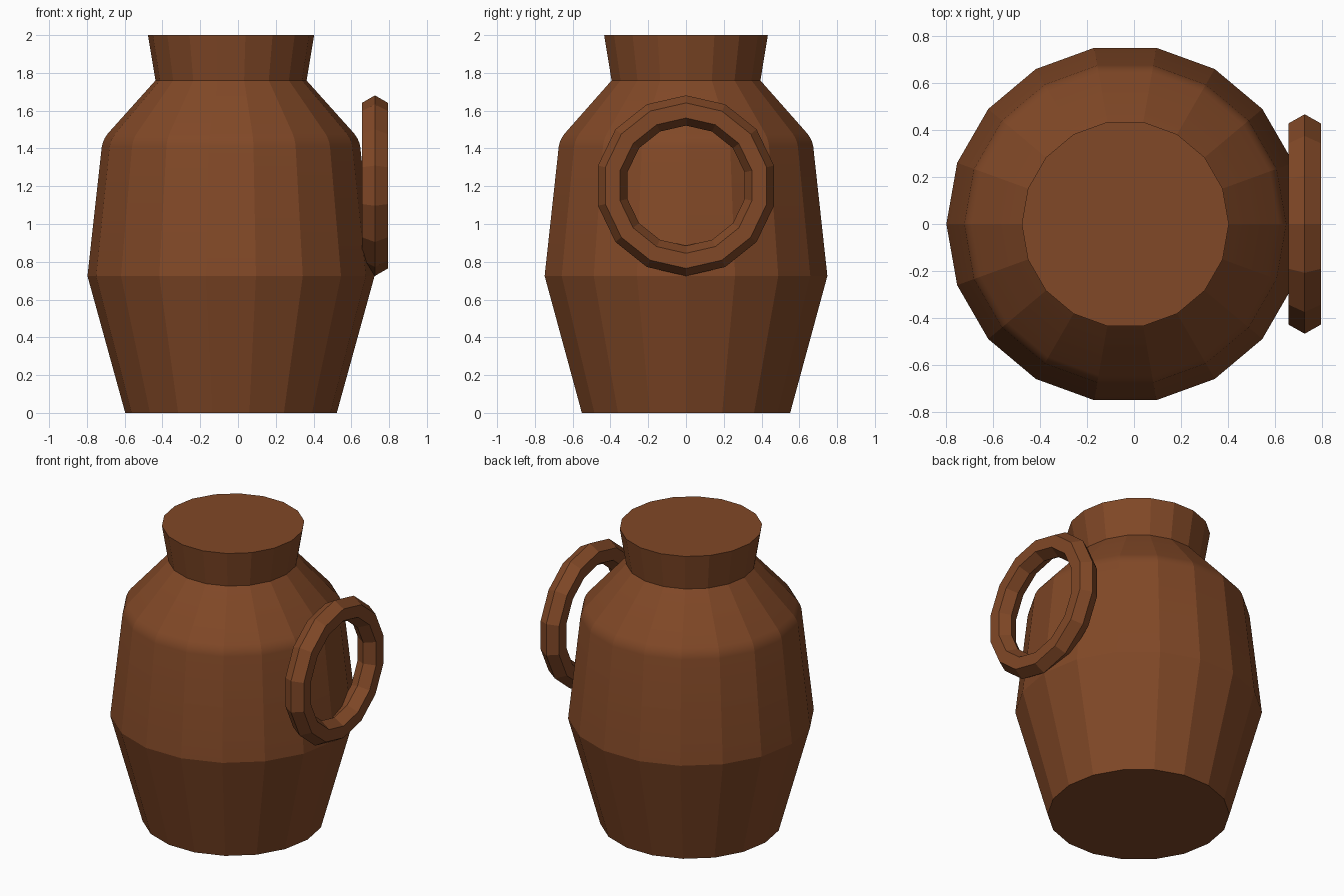
import bpy, bmesh, math

cube = bpy.data.objects.get("Cube")
if cube:
    bpy.data.objects.remove(cube, do_unlink=True)

SIDES = 18
BODY_X = -0.037


def make_material(name, color):
    mat = bpy.data.materials.new(name)
    mat.use_nodes = True
    mat.diffuse_color = color
    mat.node_tree.nodes["Principled BSDF"].inputs["Base Color"].default_value = color
    return mat


def lathe(name, profile, sides, mat):
    """Closed solid of revolution from (radius, height) pairs."""
    bm = bmesh.new()
    rings = []
    for r, z in profile:
        angles = [2 * math.pi * i / sides for i in range(sides)]
        rings.append([bm.verts.new((r * math.cos(a), r * math.sin(a), z)) for a in angles])
    for low, high in zip(rings, rings[1:]):
        for i in range(sides):
            j = (i + 1) % sides
            bm.faces.new((low[i], low[j], high[j], high[i]))
    bm.faces.new(rings[0][::-1])
    bm.faces.new(rings[-1])
    mesh = bpy.data.meshes.new(name)
    bm.to_mesh(mesh)
    bm.free()
    mesh.materials.append(mat)
    obj = bpy.data.objects.new(name, mesh)
    bpy.context.collection.objects.link(obj)
    return obj


clay = make_material("brown_clay", (0.22, 0.065, 0.02, 1))

# Jug body: base, belly, softened shoulder, neck and flared closed rim
profile = [
    (0.56, 0), (0.76, 0.725),
    (0.684, 1.41), (0.678, 1.434), (0.667, 1.457), (0.653, 1.478),
    (0.40, 1.76), (0.44, 2.0),
]
body = lathe("jug_body", profile, SIDES, clay)
body.location.x = BODY_X
bpy.ops.object.select_all(action='DESELECT')
body.select_set(True)
bpy.context.view_layer.objects.active = body
bpy.ops.object.shade_smooth_by_angle(angle=math.radians(12))

# Ring handle standing upright on the left side
bpy.ops.mesh.primitive_torus_add(
    major_segments=14, minor_segments=6, major_radius=0.398, minor_radius=0.08,
    location=(0.725, 0, 1.203), rotation=(0, math.pi / 2, 0))
handle = bpy.context.object
handle.name = "ring_handle"
handle.data.materials.append(clay)
bpy.ops.object.shade_flat()
